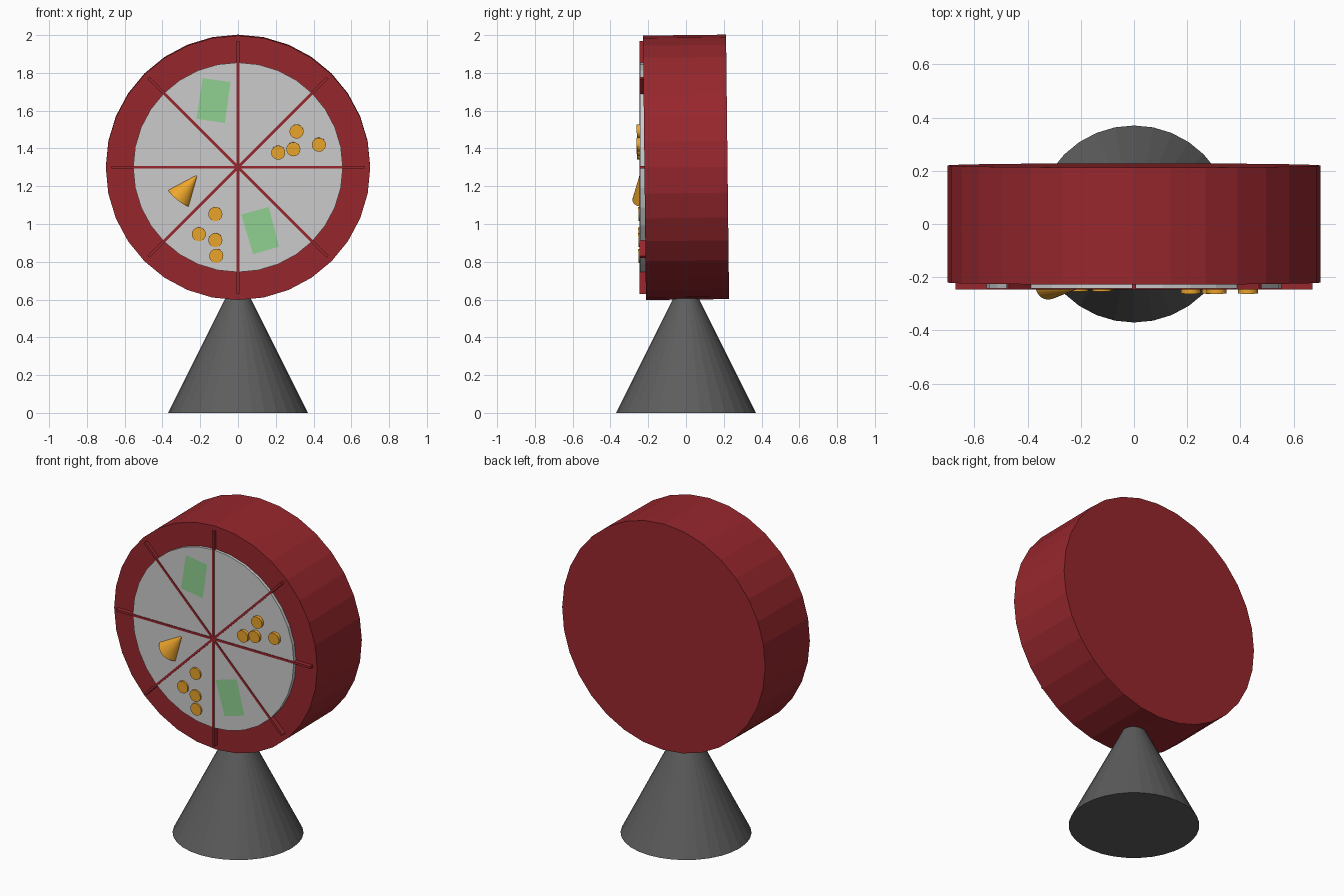
import bpy
from math import pi, radians
from mathutils import Vector

if "Cube" in bpy.data.objects:
    bpy.data.objects.remove(bpy.data.objects["Cube"])

HUB_Z = 1.3


def material(name, rgb):
    m = bpy.data.materials.new(name)
    m.diffuse_color = (*rgb, 1)
    m.use_nodes = True
    m.node_tree.nodes["Principled BSDF"].inputs["Base Color"].default_value = m.diffuse_color
    return m


RED = material("red_paint", (0.31, 0.02, 0.026))
GOLD = material("gold", (0.85, 0.38, 0.025))
GREEN = material("note_green", (0.28, 0.63, 0.28))
DARK = material("dark_metal", (0.11, 0.11, 0.11))


def finish(name, mat=None):
    ob = bpy.context.object
    ob.name = name
    if mat:
        ob.data.materials.append(mat)
    return ob


def drum(name, radius, x, z, front, back, mat=None, tilt=0.0):
    """Cylinder facing -y between two depths."""
    bpy.ops.mesh.primitive_cylinder_add(
        vertices=32, radius=radius, depth=back - front,
        location=(x, (front + back) / 2, z), rotation=(pi / 2 + tilt, 0, 0))
    return finish(name, mat)


def cone(name, radius, base, tip, mat):
    base, tip = Vector(base), Vector(tip)
    axis = tip - base
    bpy.ops.mesh.primitive_cone_add(
        vertices=32, radius1=radius, radius2=0, depth=axis.length,
        location=(base + tip) / 2,
        rotation=axis.to_track_quat('Z', 'Y').to_euler())
    return finish(name, mat)


# Conical stand, its tip buried in the wheel
cone("stand", 0.37, (0, 0, 0), (0, 0, 0.74), DARK)

# Slightly tilted wheel drum and upright face disc
drum("wheel", 0.7, 0, HUB_Z, -0.22, 0.22, RED, tilt=0.0114)
drum("face_disc", 0.555, 0, HUB_Z, -0.243, -0.2)

# Four full-width bars make the eight dividers
for i in range(4):
    bpy.ops.mesh.primitive_cube_add(
        size=1, location=(0, -0.224, HUB_Z), rotation=(0, i * pi / 4, 0))
    bar = finish(f"divider_{i + 1}", RED)
    bar.scale = (1.34, 0.045, 0.014)

# Coins in two sectors
upper = [(0.31, 1.49), (0.213, 1.378), (0.293, 1.396), (0.428, 1.42)]
lower = [(-0.12, 1.053), (-0.207, 0.946), (-0.12, 0.915), (-0.115, 0.832)]
for label, coins, front in (("upper", upper, -0.261), ("lower", lower, -0.252)):
    for i, (x, z) in enumerate(coins):
        drum(f"{label}_coin_{i + 1}", 0.037, x, z, front, front + 0.025, GOLD,
             tilt=radians(2))

# Gold cone prize half sunk into the face
cone("cone_prize", 0.078, (-0.31, -0.208, 1.143), (-0.217, -0.246, 1.258), GOLD)

# Paper notes
notes = {
    "upper_note": [(-0.22, 1.557), (-0.07, 1.535), (-0.04, 1.752), (-0.187, 1.772)],
    "lower_note": [(0.08, 0.84), (0.217, 0.88), (0.163, 1.09), (0.017, 1.05)],
}
for name, pts in notes.items():
    me = bpy.data.meshes.new(name)
    me.from_pydata([(x, -0.246, z) for x, z in pts], [], [(0, 1, 2, 3)])
    me.materials.append(GREEN)
    bpy.context.collection.objects.link(bpy.data.objects.new(name, me))
